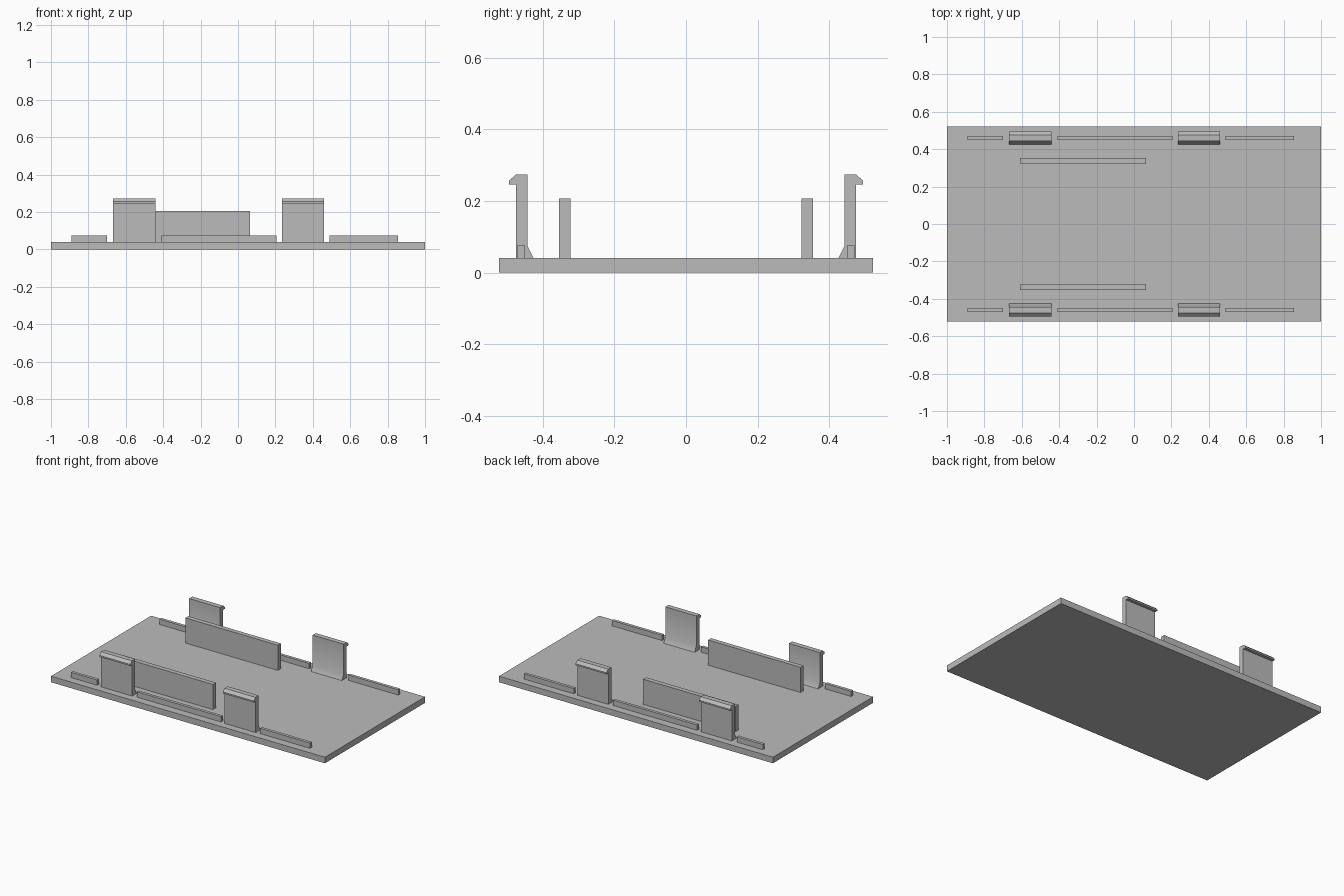
import bpy
import bmesh
import math

cube = bpy.data.objects.get("Cube")
if cube:
    bpy.data.objects.remove(cube, do_unlink=True)

grey = bpy.data.materials.new("plain_grey")
grey.use_nodes = True
colour = (0.5, 0.5, 0.5, 1)
grey.diffuse_color = colour
grey.node_tree.nodes["Principled BSDF"].inputs["Base Color"].default_value = colour

PLATE_TOP = 0.04


def extrude_profile(name, profile, x0, x1, side=1):
    """Extrude a (y, z) outline along x; side=-1 mirrors it to the front."""
    bm = bmesh.new()
    face = bm.faces.new([bm.verts.new((x0, side * y, z)) for y, z in profile])
    out = bmesh.ops.extrude_face_region(bm, geom=[face])
    moved = [v for v in out["geom"] if isinstance(v, bmesh.types.BMVert)]
    bmesh.ops.translate(bm, verts=moved, vec=(x1 - x0, 0, 0))
    bmesh.ops.recalc_face_normals(bm, faces=bm.faces)
    mesh = bpy.data.meshes.new(name)
    bm.to_mesh(mesh)
    bm.free()
    mesh.materials.append(grey)
    obj = bpy.data.objects.new(name, mesh)
    bpy.context.collection.objects.link(obj)
    return obj


def rectangle(y0, y1, z0, z1):
    return [(y0, z0), (y1, z0), (y1, z1), (y0, z1)]


# Base plate
extrude_profile("base_plate", rectangle(-0.522, 0.522, 0, PLATE_TOP), -1, 1)

# Snap clip outline: flared foot inside, hook outside
clip_profile = [(0.425, PLATE_TOP), (0.474, PLATE_TOP), (0.474, 0.246),
                (0.494, 0.246), (0.494, 0.256), (0.476, 0.273),
                (0.443, 0.273), (0.443, 0.075)]
rib_profile = rectangle(0.45, 0.47, PLATE_TOP, 0.075)
wall_profile = rectangle(0.323, 0.354, PLATE_TOP, 0.206)

for side, label in ((-1, "front"), (1, "back")):
    # Tall inner wall
    extrude_profile(label + "_inner_wall", wall_profile, -0.61, 0.065, side)
    # Low locating ribs along the edge
    for i, (x0, x1) in enumerate(((-0.89, -0.7), (-0.41, 0.205), (0.49, 0.855))):
        extrude_profile(f"{label}_rib_{i + 1}", rib_profile, x0, x1, side)
    # Snap clips, with the foot shaded softly into the arm
    for i, x0 in enumerate((-0.667, 0.235)):
        clip = extrude_profile(f"{label}_clip_{i + 1}", clip_profile, x0, x0 + 0.226, side)
        bpy.ops.object.select_all(action="DESELECT")
        clip.select_set(True)
        bpy.context.view_layer.objects.active = clip
        bpy.ops.object.shade_smooth_by_angle(angle=math.radians(30))
